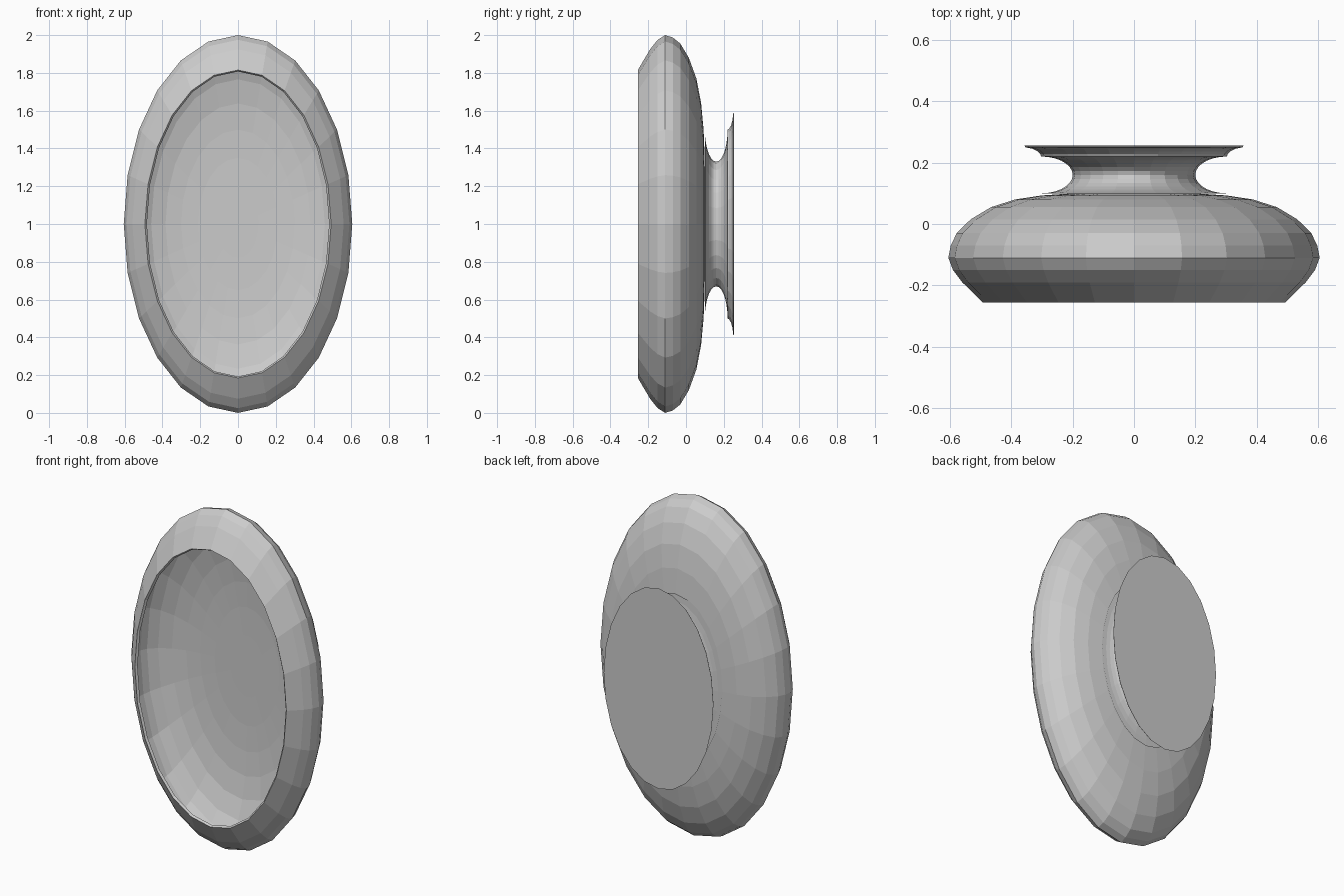
import bpy
import bmesh
from math import sin, cos, pi

SEGMENTS = 24
SQUASH = 0.605   # width of every ring relative to its height

cube = bpy.data.objects.get("Cube")
if cube:
    bpy.data.objects.remove(cube, do_unlink=True)


def lathe(name, profile, cap_end=False):
    """Turn (radius, y) points into oval rings; a zero radius closes to a pole."""
    bm = bmesh.new()
    rings = []
    for r, y in profile:
        count = SEGMENTS if r > 0 else 1
        rings.append([
            bm.verts.new((r * SQUASH * sin(2 * pi * j / SEGMENTS), y,
                          1 + r * cos(2 * pi * j / SEGMENTS)))
            for j in range(count)])
    for a, b in zip(rings, rings[1:]):
        for j in range(SEGMENTS):
            k = (j + 1) % SEGMENTS
            if len(b) == 1:
                bm.faces.new((a[j], a[k], b[0]))
            else:
                bm.faces.new((a[j], a[k], b[k], b[j]))
    if cap_end:
        bm.faces.new(rings[-1])
    mesh = bpy.data.meshes.new(name)
    bm.to_mesh(mesh)
    bm.free()
    obj = bpy.data.objects.new(name, mesh)
    bpy.context.collection.objects.link(obj)
    return obj


# Bowl: thin shell, open at the front and rounded toward the back
bowl = lathe("bowl", [
    (0.815, -0.255), (0.925, -0.19), (0.975, -0.15), (1.0, -0.11),
    (0.987, -0.07), (0.955, -0.03), (0.88, 0.015), (0.77, 0.055),
    (0.64, 0.08), (0.5, 0.093), (0.35, 0.099), (0.18, 0.1), (0, 0.1)])
shell = bowl.modifiers.new("wall", 'SOLIDIFY')
shell.thickness = 0.015
shell.offset = -1

# Foot: waisted neck, small step, then a flared base with a flat back
STEPS = 14
neck = []
for i in range(STEPS + 1):
    t = pi * (i / STEPS - 0.5)
    neck.append((0.5 - 0.17 * cos(t), 0.16 + 0.06 * sin(t)))
flare = [(0.505, 0.228), (0.52, 0.237), (0.545, 0.245),
         (0.585, 0.25), (0.59, 0.255)]
lathe("foot", neck + flare, cap_end=True)
